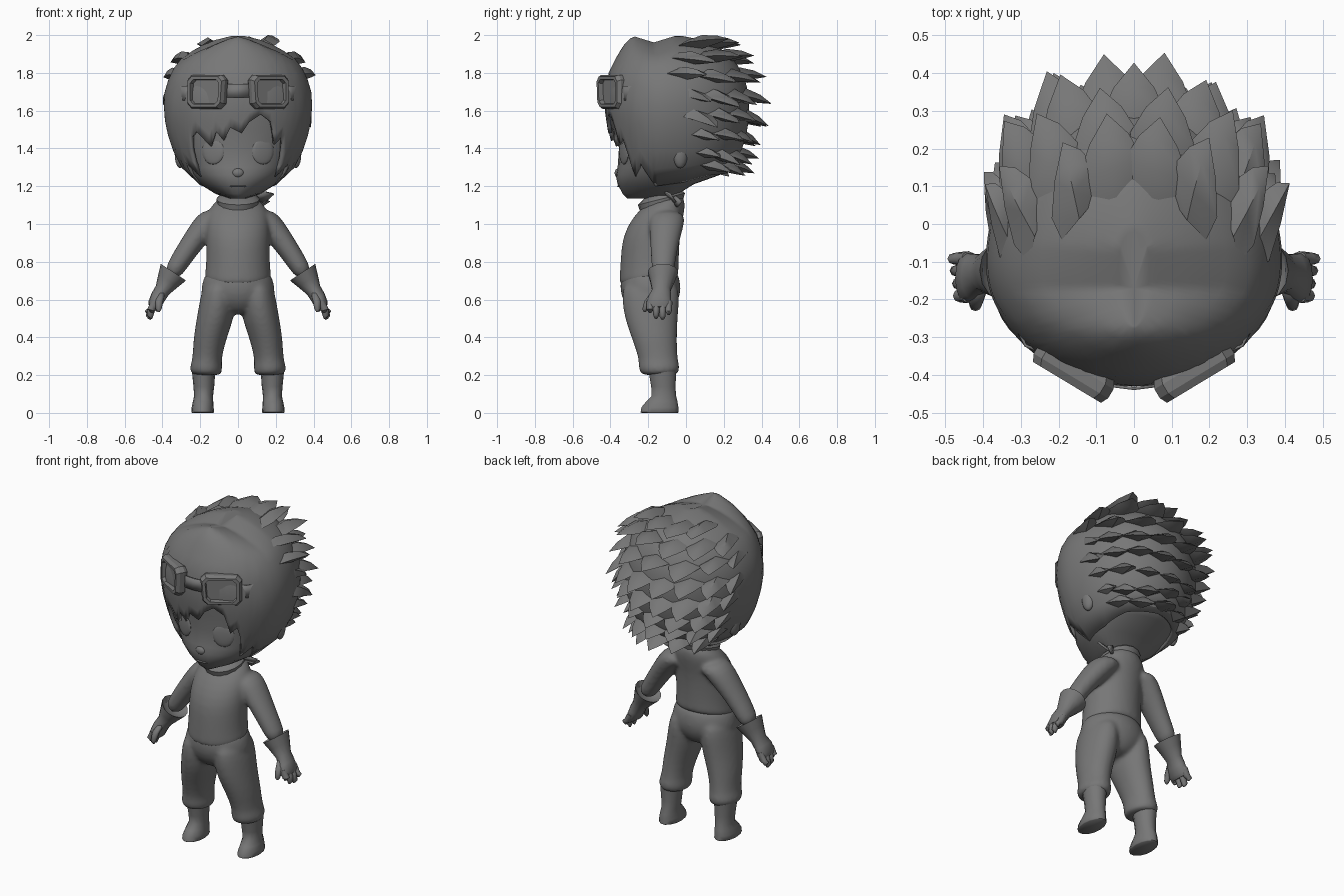
import bpy, bmesh, math, random
from mathutils import Vector, Matrix

if "Cube" in bpy.data.objects:
    bpy.data.objects.remove(bpy.data.objects["Cube"])

random.seed(4)
grey = bpy.data.materials.new("plain_grey")
grey.diffuse_color = (0.185, 0.185, 0.185, 1)
grey.use_nodes = True
grey.node_tree.nodes["Principled BSDF"].inputs["Base Color"].default_value = grey.diffuse_color


def select(obs):
    bpy.ops.object.select_all(action='DESELECT')
    for ob in obs:
        ob.select_set(True)
    bpy.context.view_layer.objects.active = obs[0]


def finish(name, bm, mirror=False, sub=0, angle=40):
    bmesh.ops.recalc_face_normals(bm, faces=bm.faces)
    me = bpy.data.meshes.new(name)
    bm.to_mesh(me)
    bm.free()
    ob = bpy.data.objects.new(name, me)
    bpy.context.collection.objects.link(ob)
    me.materials.append(grey)
    if mirror:
        ob.modifiers.new("mirror", 'MIRROR').use_mirror_merge = False
    if sub:
        ob.modifiers.new("smooth", 'SUBSURF').levels = sub
    select([ob])
    bpy.ops.object.shade_smooth_by_angle(angle=math.radians(angle))
    return ob


# Merge overlapping parts into one garment with soft seams
def blend(name, obs):
    select(obs)
    bpy.ops.object.convert(target='MESH')
    bpy.ops.object.join()
    ob = bpy.context.view_layer.objects.active
    ob.name = name
    m = ob.modifiers.new("merge", 'REMESH')
    m.mode, m.voxel_size, m.use_smooth_shade = 'VOXEL', 0.01, True
    s = ob.modifiers.new("soften", 'SMOOTH')
    s.factor, s.iterations = 0.5, 12


def skin(bm, rings, caps=True):
    n = len(rings[0])
    for a, b in zip(rings, rings[1:]):
        for i in range(n):
            j = (i + 1) % n
            bm.faces.new((a[i], a[j], b[j], b[i]))
    if caps:
        bm.faces.new(rings[0])
        bm.faces.new(rings[-1])


# Tube through rings of (x, y, z, radius along u, radius along y)
def loft(name, rows, u=(1, 0, 0), n=14, tilt=0, **kw):
    bm = bmesh.new()
    u = Vector(u).normalized()
    rings = []
    for x, y, z, ru, rv in rows:
        ring = []
        for i in range(n):
            a = math.tau * i / n
            p = Vector((x, y, z)) + u * ru * math.cos(a) + Vector((0, rv * math.sin(a), 0))
            p.z += tilt * (p.y + 0.2)
            ring.append(bm.verts.new(p))
        rings.append(ring)
    skin(bm, rings)
    return finish(name, bm, **kw)


def interp(table, v):
    for a, b in zip(table, table[1:]):
        if v <= b[0]:
            t = max(0, (v - a[0]) / (b[0] - a[0]))
            return [p + (q - p) * t for p, q in zip(a, b)][1:]
    return table[-1][1:]


YC = -0.1


# Point on a head-like profile of (z, half width, front y, back y); angle 0 is front
def head_point(profile, deg, z):
    w, f, b = interp(profile, z)
    a = math.radians(deg)
    c = math.cos(a)
    return Vector((w * math.sin(a), YC + c * ((f - YC) if c > 0 else (YC - b)), z))


FACE = [(1.135, .05, -.31, -.08), (1.16, .12, -.335, -.04), (1.21, .2, -.362, .04),
        (1.26, .25, -.372, .18), (1.3, .275, -.362, .25), (1.4, .32, -.355, .25),
        (1.5, .345, -.37, .25), (1.65, .35, -.38, .25)]
HAIR = [(1.18, .17, -.33, .1), (1.26, .265, -.37, .21), (1.3, .3, -.38, .26),
        (1.4, .35, -.395, .3), (1.5, .38, -.415, .325), (1.6, .394, -.43, .335),
        (1.7, .388, -.43, .33), (1.8, .358, -.41, .3), (1.88, .30, -.37, .245),
        (1.94, .21, -.335, .17), (1.98, .11, -.30, .06), (1.995, .04, -.27, -.02)]

# Face
bm = bmesh.new()
skin(bm, [[bm.verts.new(head_point(FACE, i * 360 / 28, r[0])) for i in range(28)] for r in FACE])
finish("face", bm, angle=60)

# Hair cap with swept fringe and side locks
EDGE = [(-180, 1.27), (-140, 1.26), (-110, 1.22), (-75, 1.2), (-60, 1.32), (-51, 1.25), (-42, 1.46),
        (-36, 1.49), (-24, 1.41), (-18, 1.49), (-12, 1.44), (-6, 1.51),
        (3, 1.48), (9, 1.54), (18, 1.58), (27, 1.54), (33, 1.42), (39, 1.46),
        (51, 1.25), (60, 1.32), (75, 1.2), (110, 1.22), (140, 1.26), (180, 1.27)]
bm = bmesh.new()


def crease(p):
    p.z -= 0.035 * max(0, 1 - abs(p.y + .17) / .11) * max(0, (p.z - 1.85) / .15)
    return p


rings = []
for k in range(15):
    s = math.sin(k / 14 * math.pi / 2)
    ring = []
    for i in range(120):
        deg = -180 + i * 3
        zb = interp(EDGE, deg)[0]
        ring.append(bm.verts.new(crease(head_point(HAIR, deg, zb + (1.995 - zb) * s))))
    rings.append(ring)
skin(bm, rings, caps=False)
crown = bm.verts.new(crease(Vector((0, -.17, 1.995))))
for i in range(120):
    bm.faces.new((rings[-1][i], rings[-1][(i + 1) % 120], crown))
hair = finish("hair_cap", bm, angle=60)
hair.modifiers.new("thickness", 'SOLIDIFY').thickness = 0.02

# Back locks: rows of (root z, tip z, tip half width, tip y, count, angle span, half width)
bm = bmesh.new()
ROWS = [(1.935, 1.965, .26, .31, 4, 50, .09), (1.87, 1.87, .37, .39, 6, 75, .09),
        (1.78, 1.77, .415, .43, 7, 84, .09), (1.69, 1.64, .41, .465, 8, 80, .09),
        (1.59, 1.53, .40, .445, 8, 75, .09), (1.48, 1.42, .365, .415, 7, 72, .085),
        (1.38, 1.33, .33, .39, 7, 68, .08), (1.32, 1.275, .27, .36, 5, 55, .08)]
for z0, z1, tw, ty, count, span, width in ROWS:
    for i in range(count):
        deg = -span + 2 * span * i / (count - 1)
        a = math.radians(deg)
        surf = head_point(HAIR, 180 - deg, z0)
        root = Vector((surf.x * .87, surf.y - .1 * math.cos(a), z0 + .01))
        k = random.uniform(.92, 1.04)
        tip = Vector((tw * math.sin(a) * min(k, 1), .07 + (ty - .07) * math.cos(a) * k,
                      z1 + random.uniform(-.025, .025)))
        d = (tip - root).normalized()
        side = Vector((math.cos(a), -math.sin(a), 0))
        up = side.cross(d).normalized()
        rings = []
        for t, w, h, lift in ((0, .8, .03, 0), (.35, 1, .035, .008), (.7, .6, .022, .008)):
            c = root.lerp(tip, t) + up * lift * (1 if up.z > 0 else -1)
            rings.append([bm.verts.new(c + side * x * w * width + up * y * h)
                          for x, y in ((1, 0), (0, 1), (-1, 0), (0, -1))])
        skin(bm, rings, caps=False)
        t = bm.verts.new(tip)
        for j in range(4):
            bm.faces.new((rings[-1][j], rings[-1][(j + 1) % 4], t))
finish("hair_locks", bm, angle=50)


def ball(name, loc, scale, yaw=0, mirror=True):
    bm = bmesh.new()
    bmesh.ops.create_uvsphere(bm, u_segments=16, v_segments=10, radius=1)
    m = Matrix.Translation(loc) @ Matrix.Rotation(yaw, 4, 'Z') @ Matrix.Diagonal((*scale, 1))
    bm.transform(m)
    return finish(name, bm, mirror=mirror)


# Facial features
ball("eye", (.132, -.329, 1.385), (.062, .012, .07), .38)
ball("ear", (.305, -.03, 1.37), (.03, .04, .075), .2)
ball("nose", (0, -.358, 1.27), (.032, .02, .025), mirror=False)
ball("mouth", (0, -.357, 1.2), (.045, .008, .005), mirror=False)

# Goggle frame and recessed lens, built facing -y then turned outwards
bm = bmesh.new()
place = Matrix.Translation((.158, -.387, 1.70)) @ Matrix.Rotation(math.radians(31), 4, 'Z')
SHAPE = ((1, .7), (.78, 1), (-.78, 1), (-1, .7), (-.92, -.7), (-.68, -1), (.78, -1), (1, -.7))
STEPS = ((.1, .078, .04), (.115, .09, .01), (.115, .09, -.018), (.105, .08, -.038),
         (.088, .066, -.038), (.084, .062, -.012))
skin(bm, [[bm.verts.new(place @ Vector((x * w, y, z * h))) for x, z in SHAPE]
          for w, h, y in STEPS])
finish("goggles", bm, mirror=True, angle=20)


# Goggle strap and bridge
def band(name, pts, z0, z1, mirror):
    bm = bmesh.new()
    low = [bm.verts.new((x, y, z0)) for x, y in pts]
    top = [bm.verts.new((x, y, z1)) for x, y in pts]
    for i in range(len(pts) - 1):
        bm.faces.new((low[i], low[i + 1], top[i + 1], top[i]))
    ob = finish(name, bm, mirror=mirror)
    ob.modifiers.new("thickness", 'SOLIDIFY').thickness = 0.008


band("goggle_strap", [(.24, -.345), (.29, -.325), (.32, -.265), (.345, -.2)], 1.655, 1.73, True)
band("goggle_bridge", [(-.08, -.43), (0, -.44), (.08, -.43)], 1.67, 1.74, False)

# Shirt with a hem that dips at the front, and sleeves
ARM = (.83, 0, .55)
shirt = loft("shirt_body", [
    (0, -.195, .70, .165, .145), (0, -.195, .712, .182, .16), (0, -.195, .76, .172, .158),
    (0, -.19, .86, .17, .157), (0, -.182, .95, .172, .157), (0, -.153, 1.03, .168, .148),
    (0, -.125, 1.085, .145, .122), (0, -.108, 1.12, .09, .085), (0, -.1, 1.14, .06, .06)],
    n=20, tilt=.2, sub=1)
sleeve = loft("sleeve", [
    (.08, -.1, 1.05, .055, .085), (.14, -.1, 1.03, .072, .1), (.19, -.105, .97, .069, .09),
    (.25, -.115, .89, .06, .078), (.31, -.12, .80, .055, .066), (.36, -.122, .72, .048, .06)],
    u=ARM, mirror=True, sub=1)
blend("shirt", [shirt, sleeve])
loft("neck", [(0, -.11, 1.1, .065, .06), (0, -.11, 1.22, .065, .06)], n=12)
loft("scarf", [(0, -.13, 1.085, .11, .115), (0, -.13, 1.115, .115, .125), (0, -.125, 1.145, .085, .09)],
     tilt=.25, n=16)

# Scarf knot tails
bm = bmesh.new()
for pts in (((.08, -.09, 1.13), (.12, -.12, 1.17), (.19, -.09, 1.155), (.14, -.06, 1.11)),
            ((.08, -.07, 1.12), (.11, -.05, 1.15), (.165, -.02, 1.12), (.12, -.04, 1.09))):
    bm.faces.new([bm.verts.new(p) for p in pts])
finish("scarf_tails", bm).modifiers.new("thickness", 'SOLIDIFY').thickness = .012

# Trousers
seat = loft("seat", [
    (0, -.185, .52, .05, .08), (0, -.185, .55, .12, .12), (0, -.187, .60, .195, .152),
    (0, -.188, .66, .2, .165), (0, -.19, .72, .183, .156), (0, -.19, .77, .155, .135)], n=20, sub=1)
leg = loft("leg", [
    (.155, -.14, .2, .06, .075), (.168, -.142, .203, .082, .1), (.17, -.142, .24, .092, .116),
    (.165, -.145, .275, .077, .104), (.152, -.165, .38, .089, .12), (.125, -.182, .48, .1, .141),
    (.11, -.187, .57, .1, .155), (.105, -.188, .66, .087, .156), (.1, -.19, .70, .06, .12)],
    mirror=True, sub=1)
blend("trousers", [seat, leg])

# Boots
loft("boot", [(.187, -.14, 0, .056, .098), (.187, -.14, .004, .06, .103), (.187, -.138, .03, .058, .1),
              (.185, -.128, .06, .054, .085), (.182, -.117, .09, .05, .066),
              (.181, -.12, .14, .055, .066), (.182, -.125, .22, .062, .075)], mirror=True, angle=50)

# Gloves and fingers
loft("glove", [(.36, -.122, .725, .05, .05), (.342, -.122, .745, .08, .082), (.37, -.125, .70, .062, .066),
               (.4, -.13, .65, .042, .05), (.425, -.14, .61, .04, .062), (.443, -.143, .57, .037, .068),
               (.452, -.143, .55, .024, .06)], u=ARM, mirror=True, angle=45)
for i, (y, tip) in enumerate(((-.19, .53), (-.158, .50), (-.124, .495), (-.092, .52))):
    loft(f"finger_{i + 1}", [(.438, y, .59, .02, .02), (.46, y, .545, .021, .018),
                             (.46 + .006 * i, y, tip + .014, .017, .015),
                             (.456 + .006 * i, y, tip, .007, .007)],
         u=(.95, 0, .3), n=8, mirror=True, angle=60)
loft("thumb", [(.41, -.165, .635, .024, .024), (.418, -.2, .59, .021, .021),
               (.42, -.216, .55, .016, .015), (.42, -.218, .535, .006, .006)],
     n=8, mirror=True, angle=60)
